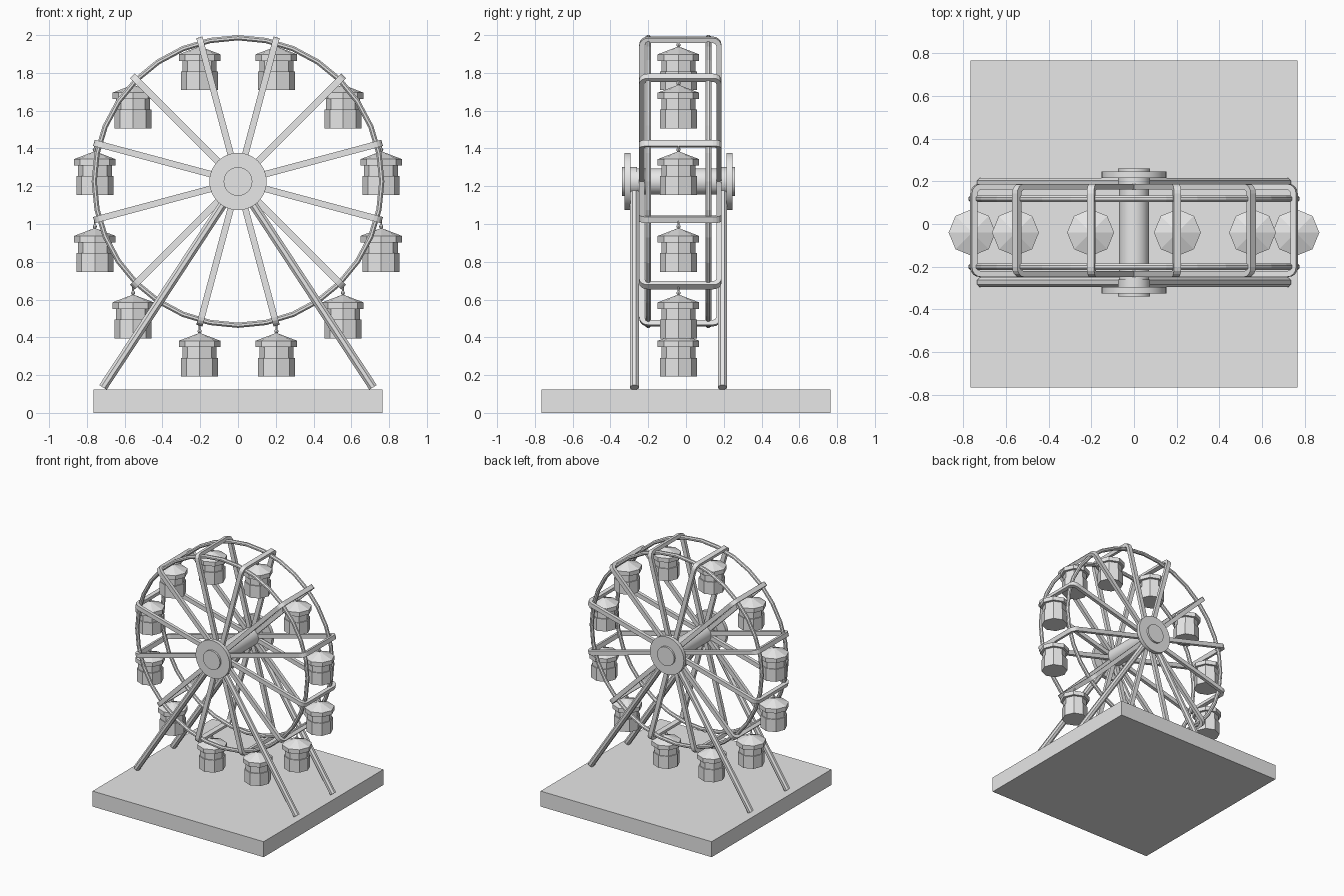
import bpy, bmesh, math
from mathutils import Vector, Matrix

cube = bpy.data.objects.get("Cube")
if cube:
    bpy.data.objects.remove(cube, do_unlink=True)

grey = bpy.data.materials.new("plain_grey")
grey.use_nodes = True
grey.diffuse_color = (0.8, 0.8, 0.8, 1)
grey.node_tree.nodes["Principled BSDF"].inputs["Base Color"].default_value = (0.8, 0.8, 0.8, 1)

HUB = Vector((0, -0.04, 1.225))
COUNT = 12
ANGLES = [math.radians(15 + i * 360 / COUNT) for i in range(COUNT)]


def mesh_from(bm, name):
    bmesh.ops.recalc_face_normals(bm, faces=bm.faces)
    mesh = bpy.data.meshes.new(name)
    bm.to_mesh(mesh)
    bm.free()
    mesh.materials.append(grey)
    return mesh


def place(mesh, name, location=(0, 0, 0), rotation=(0, 0, 0)):
    ob = bpy.data.objects.new(name, mesh)
    bpy.context.collection.objects.link(ob)
    ob.location, ob.rotation_euler = location, rotation
    return ob


def smooth(ob):
    bpy.ops.object.select_all(action="DESELECT")
    ob.select_set(True)
    bpy.context.view_layer.objects.active = ob
    bpy.ops.object.shade_smooth_by_angle(angle=math.radians(30))


def rod(bm, a, b, radius, sides, turn=0):
    """Add a capped prism from a to b."""
    a, b = Vector(a), Vector(b)
    axis = b - a
    matrix = (Matrix.Translation((a + b) / 2) @ axis.to_track_quat("Z", "Y").to_matrix().to_4x4()
              @ Matrix.Rotation(turn, 4, "Z"))
    bmesh.ops.create_cone(bm, cap_ends=True, segments=sides, radius1=radius,
                          radius2=radius, depth=axis.length, matrix=matrix)


def lathe(bm, profile, sides):
    """Spin (radius, height) points round the vertical axis."""
    rings = []
    for r, z in profile:
        if r == 0:
            rings.append([bm.verts.new((0, 0, z))] * sides)
        else:
            rings.append([bm.verts.new((r * math.cos(t), r * math.sin(t), z))
                          for t in (math.tau * i / sides for i in range(sides))])
    for low, high in zip(rings, rings[1:]):
        for i in range(sides):
            j = (i + 1) % sides
            corners = list(dict.fromkeys((low[i], low[j], high[j], high[i])))
            bm.faces.new(corners)


# Base slab
bm = bmesh.new()
bmesh.ops.create_cube(bm, size=1, matrix=Matrix.Diagonal((1.53, 1.53, 0.125, 1)))
place(mesh_from(bm, "base"), "base", (0, 0, 0.0625))

# Axle, hub discs and end caps
for name, radius, start, end in (("axle", 0.07, -0.27, 0.27),
                                 ("front_hub_disc", 0.152, -0.285, -0.255),
                                 ("back_hub_disc", 0.152, 0.255, 0.285),
                                 ("front_hub_cap", 0.076, -0.3, -0.22),
                                 ("back_hub_cap", 0.076, 0.22, 0.3)):
    bm = bmesh.new()
    rod(bm, (0, start, 0), (0, end, 0), radius, 32)
    smooth(place(mesh_from(bm, name), name, HUB))

# Slanted support legs
for y, face in ((-0.233, "front"), (0.233, "back")):
    for side, label in ((1, "left"), (-1, "right")):
        bm = bmesh.new()
        rod(bm, (side * 0.715, y, -1.09), (side * 0.02, y, -0.03), 0.025, 8, math.pi / 8)
        name = f"{face}_{label}_leg"
        place(mesh_from(bm, name), name, HUB)


def arc_path(far, half, radius, steps=4):
    """Half outline of a spoke frame with rounded outer corners."""
    points = [(0.03, -half)]
    for sign in (-1, 1):
        for i in range(steps + 1):
            t = math.pi / 2 * i / steps
            if sign > 0:
                t = math.pi / 2 - t
            points.append((far - radius + radius * math.sin(t),
                           sign * (half - radius + radius * math.cos(t))))
    return points + [(0.03, half)]


# Spoke frames: two spokes joined by a crossbar
bm = bmesh.new()
outer = arc_path(0.79, 0.218, 0.045)
inner = arc_path(0.763, 0.191, 0.02)
WIDTH = 0.034
layers = [[[bm.verts.new((x, y, z)) for x, y in path] for path in (outer, inner)]
          for z in (-WIDTH / 2, WIDTH / 2)]
(lo_out, lo_in), (hi_out, hi_in) = layers
for i in range(len(outer) - 1):
    for a, b in ((lo_out, lo_in), (hi_out, hi_in), (lo_out, hi_out), (lo_in, hi_in)):
        bm.faces.new((a[i], a[i + 1], b[i + 1], b[i]))
for i in (0, -1):
    bm.faces.new((lo_out[i], lo_in[i], hi_in[i], hi_out[i]))
frame_mesh = mesh_from(bm, "spoke_frame")
for i, angle in enumerate(ANGLES):
    place(frame_mesh, f"spoke_frame_{i + 1}", HUB + Vector((0, 0.01, 0)), (0, -angle, 0))

# Wheel rims
bm = bmesh.new()
SEGMENTS, TUBE = 32, 8
rings = []
for i in range(SEGMENTS):
    a = math.tau * i / SEGMENTS
    ring = []
    for j in range(TUBE):
        t = math.tau * (j + 0.5) / TUBE
        r = 0.761 + 0.015 * math.cos(t)
        ring.append(bm.verts.new((r * math.cos(a), 0.017 * math.sin(t), r * math.sin(a))))
    rings.append(ring)
for i, ring in enumerate(rings):
    following = rings[(i + 1) % SEGMENTS]
    for j in range(TUBE):
        k = (j + 1) % TUBE
        bm.faces.new((ring[j], ring[k], following[k], following[j]))
rim_mesh = mesh_from(bm, "rim")
for y, name in ((-0.16, "front_rim"), (0.158, "back_rim")):
    place(rim_mesh, name, HUB + Vector((0, y, 0)))

# Hanging cabins: octagonal roof, recessed upper wall, wider lower wall
bm = bmesh.new()
lathe(bm, [(0, -0.043), (0.11, -0.085), (0.11, -0.119), (0, -0.119)], 8)
lathe(bm, [(0, -0.11), (0.09, -0.11), (0.09, -0.175), (0.098, -0.175),
           (0.098, -0.275), (0, -0.275)], 8)
cabin_mesh = mesh_from(bm, "cabin")

# Hook that ties each cabin to its crossbar
bm = bmesh.new()
rod(bm, (0, 0, 0), (0, 0, -0.05), 0.005, 8)
bmesh.ops.create_uvsphere(bm, u_segments=8, v_segments=6, radius=0.011,
                          matrix=Matrix.Translation((0, 0, -0.035)))
hook_mesh = mesh_from(bm, "hook")
for i, angle in enumerate(ANGLES):
    pivot = HUB + 0.785 * Vector((math.cos(angle), 0, math.sin(angle)))
    place(cabin_mesh, f"cabin_{i + 1}", pivot)
    place(hook_mesh, f"hook_{i + 1}", pivot)
